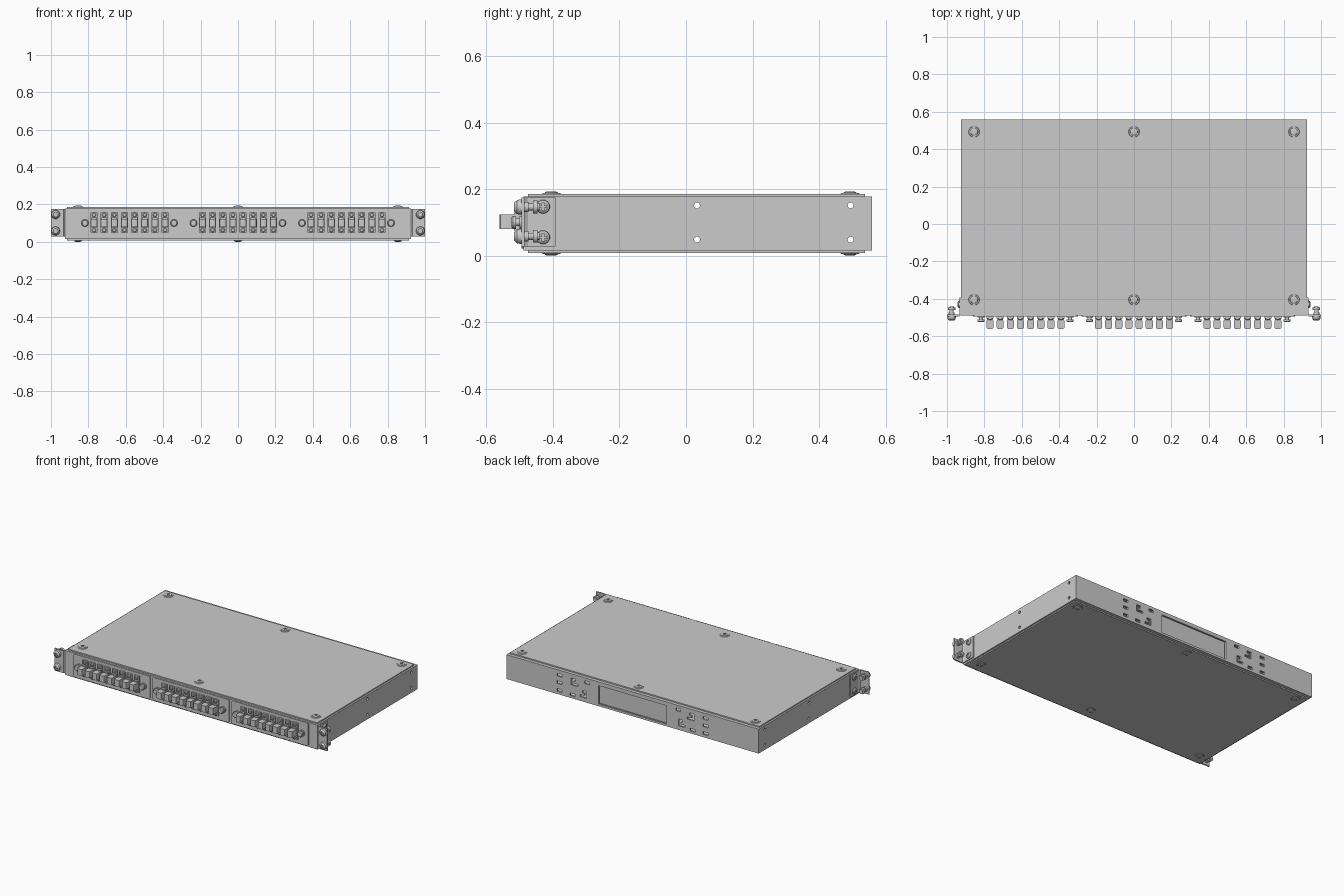
import bpy, bmesh, math
from mathutils import Vector, Matrix

if "Cube" in bpy.data.objects:
    bpy.data.objects.remove(bpy.data.objects["Cube"])


def finish(name, bm, smooth=False):
    bmesh.ops.recalc_face_normals(bm, faces=bm.faces)
    me = bpy.data.meshes.new(name)
    bm.to_mesh(me)
    bm.free()
    ob = bpy.data.objects.new(name, me)
    bpy.context.collection.objects.link(ob)
    if smooth:
        bpy.ops.object.select_all(action='DESELECT')
        ob.select_set(True)
        bpy.context.view_layer.objects.active = ob
        bpy.ops.object.shade_smooth_by_angle(angle=math.radians(35))
    return ob


def box(bm, x0, x1, y0, y1, z0, z1):
    m = Matrix.Translation(((x0 + x1) / 2, (y0 + y1) / 2, (z0 + z1) / 2)) @ \
        Matrix.Diagonal((abs(x1 - x0), abs(y1 - y0), abs(z1 - z0), 1))
    bmesh.ops.create_cube(bm, size=1, matrix=m)


def prism(bm, pts, lift):
    """Extrude a polygon of 3D points along lift."""
    f = bm.faces.new([bm.verts.new(p) for p in pts])
    r = bmesh.ops.extrude_face_region(bm, geom=[f])
    bmesh.ops.translate(bm, vec=lift, verts=[v for v in r['geom'] if isinstance(v, bmesh.types.BMVert)])


def screw(bm, pos, axis, prof, cross=None):
    """Lathe (radius, height) pairs along axis; cross = (arm, half width, depth)."""
    m = Matrix.Translation(pos) @ Vector(axis).to_track_quat('Z', 'Y').to_matrix().to_4x4()
    rings = [[(r * math.cos(math.radians(30 * i - 15)), r * math.sin(math.radians(30 * i - 15)), h)
              for i in range(12)] for r, h in prof]
    if cross:
        a, b, d = cross
        top = prof[-1][1]
        for h in (top, top - d):
            plus = []
            for q in range(4):
                rot = Matrix.Rotation(q * math.pi / 2, 3, 'Z')
                plus += [rot @ Vector(p) for p in ((a, -b, h), (a, b, h), (b, b, h))]
            rings.append(plus)
    vs = [[bm.verts.new(m @ Vector(p)) for p in ring] for ring in rings]
    for lo, hi in zip(vs, vs[1:]):
        for i in range(12):
            j = (i + 1) % 12
            bm.faces.new((lo[i], lo[j], hi[j], hi[i]))
    bm.faces.new(vs[0])
    bm.faces.new(vs[-1])


# Hollow sheet metal chassis
bm = bmesh.new()
box(bm, -.925, .925, -.488, .56, .016, .177)
chassis = finish("chassis", bm)

bm = bmesh.new()
box(bm, -.915, .915, -.476, .548, .024, .169)
cavity = finish("cavity_cutter", bm)

# Rear window, cable tie holes and side mounting holes
bm = bmesh.new()
box(bm, -.25, .25, .54, .58, .03, .152)
for s in (-1, 1):
    for x, z in ((.535, .144), (.535, .095), (.535, .043), (.44, .04), (.335, .148)):
        box(bm, s * (x - .018), s * (x + .018), .54, .58, z - .009, z + .009)
    for x, z, k in ((.425, .127, 1), (.36, .066, -1)):
        hook = ((-.024, -.023), (.024, -.023), (.024, .023), (-.008, .023), (-.008, .006),
                (.008, .006), (.008, -.009), (-.024, -.009))
        prism(bm, [(s * (x + k * u), .54, z + v) for u, v in hook], (0, .04, 0))
    for y in (.033, .495):
        for z in (.048, .151):
            screw(bm, (s * .905, y, z), (s, 0, 0), [(.009, 0), (.009, .04)])
holes = finish("hole_cutter", bm)

for cutter in (cavity, holes):
    cutter.hide_render = True
    mod = chassis.modifiers.new(cutter.name, 'BOOLEAN')
    mod.operation, mod.solver, mod.object = 'DIFFERENCE', 'EXACT', cutter
bpy.context.view_layer.update()
cut = bpy.data.meshes.new_from_object(chassis.evaluated_get(bpy.context.evaluated_depsgraph_get()))
chassis.modifiers.clear()
chassis.data = cut
for cutter in (cavity, holes):
    bpy.data.objects.remove(cutter)

# Cover plate behind the rear window
bm = bmesh.new()
box(bm, -.28, .28, .528, .536, .025, .168)
finish("rear_window_cover", bm)

# Top and bottom covers with their screws
for name, z0, z1, sz, d in (("top_cover", .177, .185, .185, 1), ("bottom_cover", .008, .016, .008, -1)):
    bm = bmesh.new()
    box(bm, -.914, .914, -.475, .538, z0, z1)
    finish(name, bm)
    bm = bmesh.new()
    for x in (-.855, 0, .855):
        for y in (-.405, .493):
            screw(bm, (x, y, sz), (0, 0, d), [(.03, 0), (.028, .0025), (.021, .0025), (.02, .005), (.014, .008)],
                  (.010, .003, .004))
    finish(name + "_screws", bm, True)

# Folded mounting ears
for s, side in ((-1, "left"), (1, "right")):
    bm = bmesh.new()
    prof = ((.925, -.393), (.932, -.393), (.932, -.475), (.938, -.485), (1, -.485), (1, -.495),
            (.934, -.495), (.925, -.486))
    prism(bm, [(s * x, y, .027) for x, y in prof], (0, 0, .147))
    finish(side + "_mounting_ear", bm)

    bm = bmesh.new()
    for z in (.055, .147):
        screw(bm, (s * .932, -.43, z), (s, 0, 0), [(.021, 0), (.02, .006), (.013, .011)], (.011, .003, .005))
    finish(side + "_ear_side_screws", bm, True)

    # Rack screws: nut, shaft, then domed head in front
    bm = bmesh.new()
    for z in (.058, .146):
        screw(bm, (s * .975, -.44, z), (0, -1, 0),
              [(.012, 0), (.012, .006), (.02, .006), (.02, .02), (.011, .02), (.011, .034), (.016, .034),
               (.016, .045), (.011, .045), (.011, .055), (.024, .055), (.022, .068), (.013, .077)],
              (.011, .003, .006))
    finish(side + "_rack_screws", bm, True)

# Three adapter plates with push pins and eight capped adapters each
for n, cx in enumerate((-.58, 0, .58)):
    tag = ("left", "middle", "right")[n]
    bm = bmesh.new()
    c = .008
    plate = [(-.281, .022 + c), (-.281 + c, .022), (.281 - c, .022), (.281, .022 + c),
             (.281, .175 - c), (.281 - c, .175), (-.281 + c, .175), (-.281, .175 - c)]
    prism(bm, [(cx + x, -.488, z) for x, z in plate], (0, -.007, 0))
    finish(tag + "_adapter_plate", bm)

    bm = bmesh.new()
    for s in (-1, 1):
        screw(bm, (cx + s * .238, -.495, .1), (0, -1, 0),
              [(.02, 0), (.02, .006), (.012, .006), (.012, .016), (.02, .016), (.02, .025), (.015, .03)])
    finish(tag + "_push_pins", bm, True)

    adapters, caps, small = bmesh.new(), bmesh.new(), bmesh.new()
    for i in range(8):
        x = cx + (i - 3.5) * .0542
        box(adapters, x - .019, x + .019, -.504, -.495, .049, .157)
        box(adapters, x - .015, x + .015, -.518, -.504, .076, .13)
        cap = ((-.019, -.516), (-.019, -.552), (-.016, -.558), (-.01, -.561),
               (.01, -.561), (.016, -.558), (.019, -.552), (.019, -.516))
        prism(caps, [(x + u, y, .08) for u, y in cap], (0, 0, .043))
        for z in (.062, .144):
            screw(small, (x, -.504, z), (0, -1, 0), [(.012, 0), (.012, .006), (.008, .009)],
                  (.006, .002, .003))
    finish(tag + "_adapters", adapters)
    finish(tag + "_dust_caps", caps, True)
    finish(tag + "_adapter_screws", small, True)
